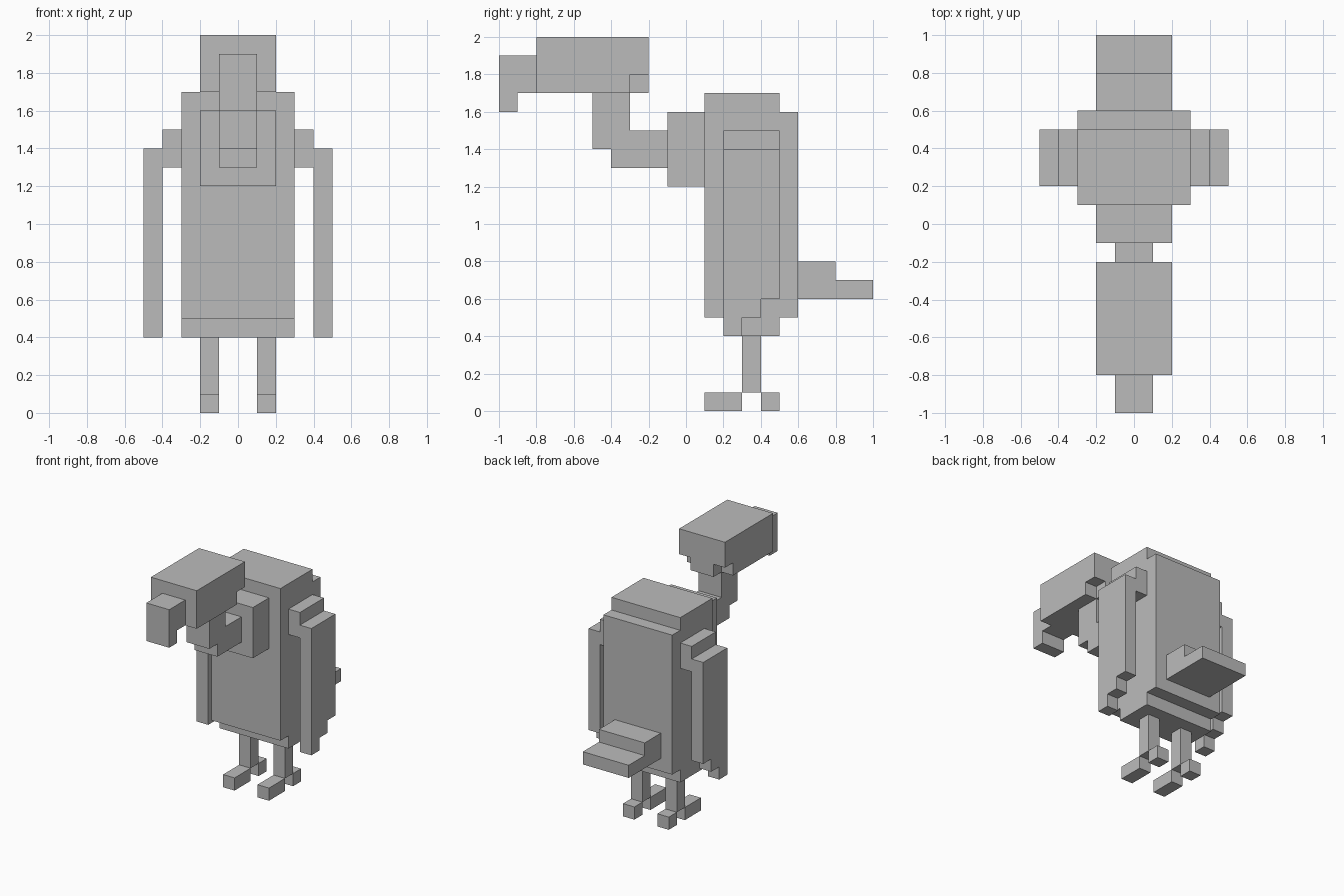
import bpy
import bmesh

if "Cube" in bpy.data.objects:
    bpy.data.objects.remove(bpy.data.objects["Cube"])

grey = bpy.data.materials.new("plain grey")
grey.diffuse_color = (0.5, 0.5, 0.5, 1)
grey.use_nodes = True
grey.node_tree.nodes["Principled BSDF"].inputs["Base Color"].default_value = grey.diffuse_color


def slab(name, x0, x1, outline):
    """Extrude a side outline of (y, z) points from x0 to x1."""
    bm = bmesh.new()
    face = bm.faces.new([bm.verts.new((x0, y, z)) for y, z in outline])
    new = bmesh.ops.extrude_face_region(bm, geom=[face])["geom"]
    verts = [v for v in new if isinstance(v, bmesh.types.BMVert)]
    bmesh.ops.translate(bm, verts=verts, vec=(x1 - x0, 0, 0))
    bmesh.ops.recalc_face_normals(bm, faces=bm.faces)
    mesh = bpy.data.meshes.new(name)
    bm.to_mesh(mesh)
    bm.free()
    mesh.materials.append(grey)
    ob = bpy.data.objects.new(name, mesh)
    bpy.context.collection.objects.link(ob)
    return ob


def rect(y0, y1, z0, z1):
    return [(y0, z0), (y1, z0), (y1, z1), (y0, z1)]


def pair(name, x0, x1, outline):
    """The same slab on both sides of the body."""
    slab("right_" + name, x0, x1, outline)
    slab("left_" + name, -x1, -x0, outline)


# Body with stepped back, shoulders and belly
slab("body", -0.3, 0.3, [
    (0.1, 0.5), (0.2, 0.5), (0.2, 0.4), (0.5, 0.4), (0.5, 0.5),
    (0.6, 0.5), (0.6, 1.6), (0.5, 1.6), (0.5, 1.7), (0.1, 1.7)])

# Collar and bent neck
slab("collar", -0.2, 0.2, rect(-0.1, 0.1, 1.2, 1.6))
slab("neck", -0.1, 0.1, [
    (-0.1, 1.3), (-0.1, 1.5), (-0.3, 1.5), (-0.3, 1.7),
    (-0.5, 1.7), (-0.5, 1.4), (-0.4, 1.4), (-0.4, 1.3)])

# Head, notched at the lower back corners
head = slab("head", -0.2, 0.2, rect(-0.8, -0.2, 1.7, 2.0))
for side in (-1, 1):
    cutter = slab("head_notch_cutter", side * 0.1, side * 0.3,
                  rect(-0.3, -0.1, 1.6, 1.8))
    cutter.hide_render = True
    cutter.hide_viewport = True
    cut = head.modifiers.new("notch", 'BOOLEAN')
    cut.operation = 'DIFFERENCE'
    cut.solver = 'EXACT'
    cut.object = cutter

# Hooked beak
slab("beak", -0.1, 0.1, [
    (-0.8, 1.7), (-0.8, 1.9), (-1.0, 1.9), (-1.0, 1.6),
    (-0.9, 1.6), (-0.9, 1.7)])

# Stepped tail
slab("tail", -0.2, 0.2, [
    (0.6, 0.6), (1.0, 0.6), (1.0, 0.7), (0.8, 0.7), (0.8, 0.8), (0.6, 0.8)])

# Shoulders and wings with a stepped lower edge
pair("shoulder", 0.3, 0.4, rect(0.2, 0.5, 1.3, 1.5))
pair("wing", 0.4, 0.5, [
    (0.2, 0.4), (0.3, 0.4), (0.3, 0.5), (0.4, 0.5), (0.4, 0.6),
    (0.5, 0.6), (0.5, 1.4), (0.2, 1.4)])

# Legs and toes
pair("leg", 0.1, 0.2, rect(0.3, 0.4, 0.1, 0.4))
pair("front_toe", 0.1, 0.2, rect(0.1, 0.3, 0.0, 0.1))
pair("back_toe", 0.1, 0.2, rect(0.4, 0.5, 0.0, 0.1))
